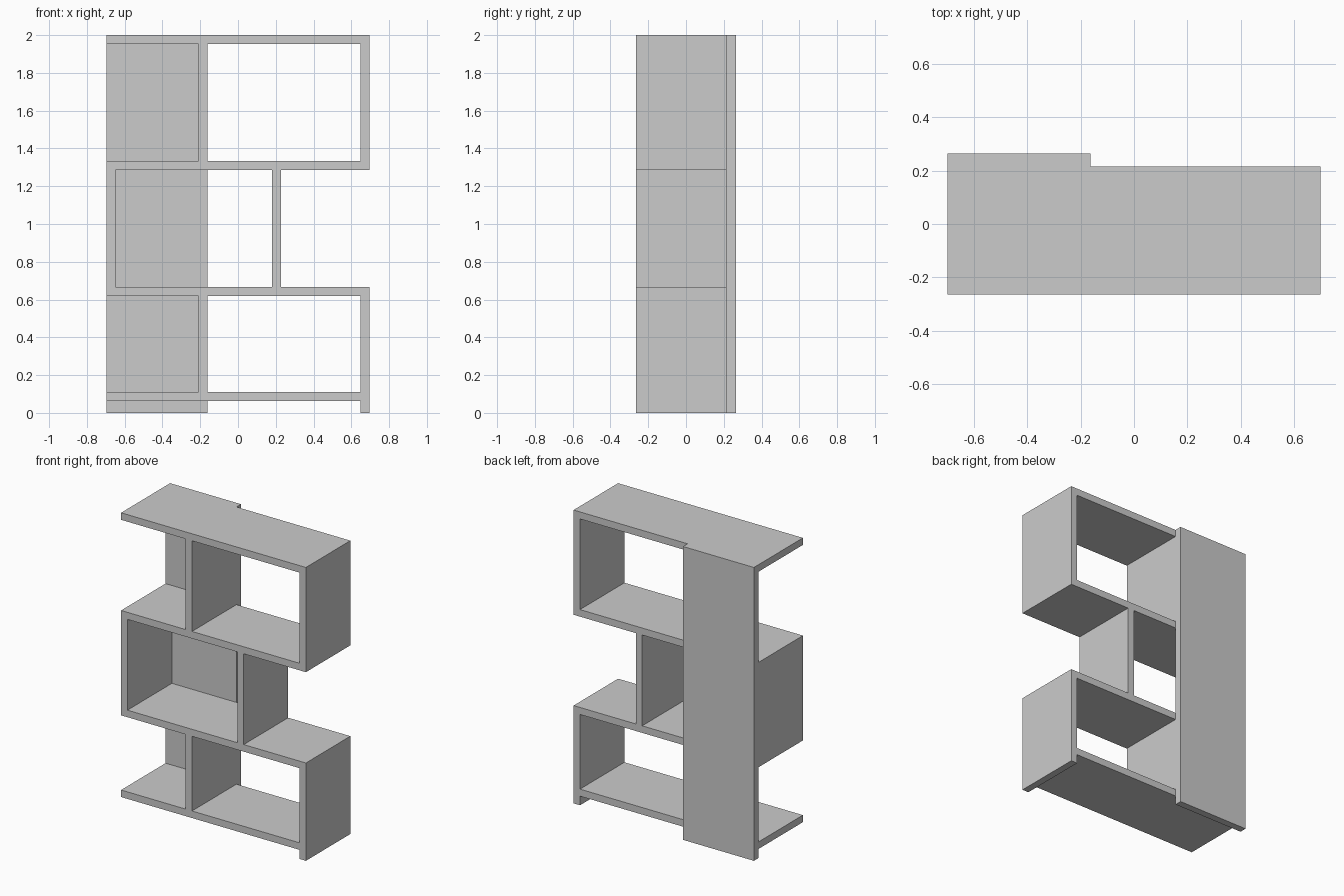
import bpy, bmesh

if "Cube" in bpy.data.objects:
    bpy.data.objects.remove(bpy.data.objects["Cube"])

X = 0.697            # half width
T = 0.048            # board thickness
Y0, Y1, Y2 = -0.264, 0.215, 0.264   # front, back of boards, back of rear panel


def board(name, x, z, y=(Y0, Y1)):
    """Box spanning the given x, y and z ranges."""
    bm = bmesh.new()
    bmesh.ops.create_cube(bm, size=1)
    for v in bm.verts:
        v.co = [r[0] if c < 0 else r[1] for c, r in zip(v.co, (x, y, z))]
    mesh = bpy.data.meshes.new(name)
    bm.to_mesh(mesh)
    bm.free()
    bpy.context.collection.objects.link(bpy.data.objects.new(name, mesh))


# Undersides of the upper three shelves and the raised bottom one
bottom, low, high, top = 0.062, 0.619, 1.286, 2 - T

# Horizontal shelves
board("bottom_shelf", (-X, X - T), (bottom, bottom + T))
for name, z in (("lower_shelf", low), ("upper_shelf", high), ("top_shelf", top)):
    board(name, (-X, X - T if z != high and z != low and z != top else X), (z, z + T))

# Right side panels; the lower one reaches the floor as a foot
board("lower_right_side", (X - T, X), (0, low))
board("upper_right_side", (X - T, X), (high + T, top))

# Left side and divider of the middle tier
board("middle_left_side", (-X, -X + T), (low + T, high))
board("middle_divider", (0.18, 0.18 + T), (low + T, high))

# Dividers of the lower and upper tiers
for name, z in (("lower_divider", (bottom + T, low)), ("upper_divider", (high + T, top))):
    board(name, (-0.162 - T, -0.162), z)

# Full height rear panel
board("back_panel", (-X, -0.162), (0, 2), (Y1, Y2))
